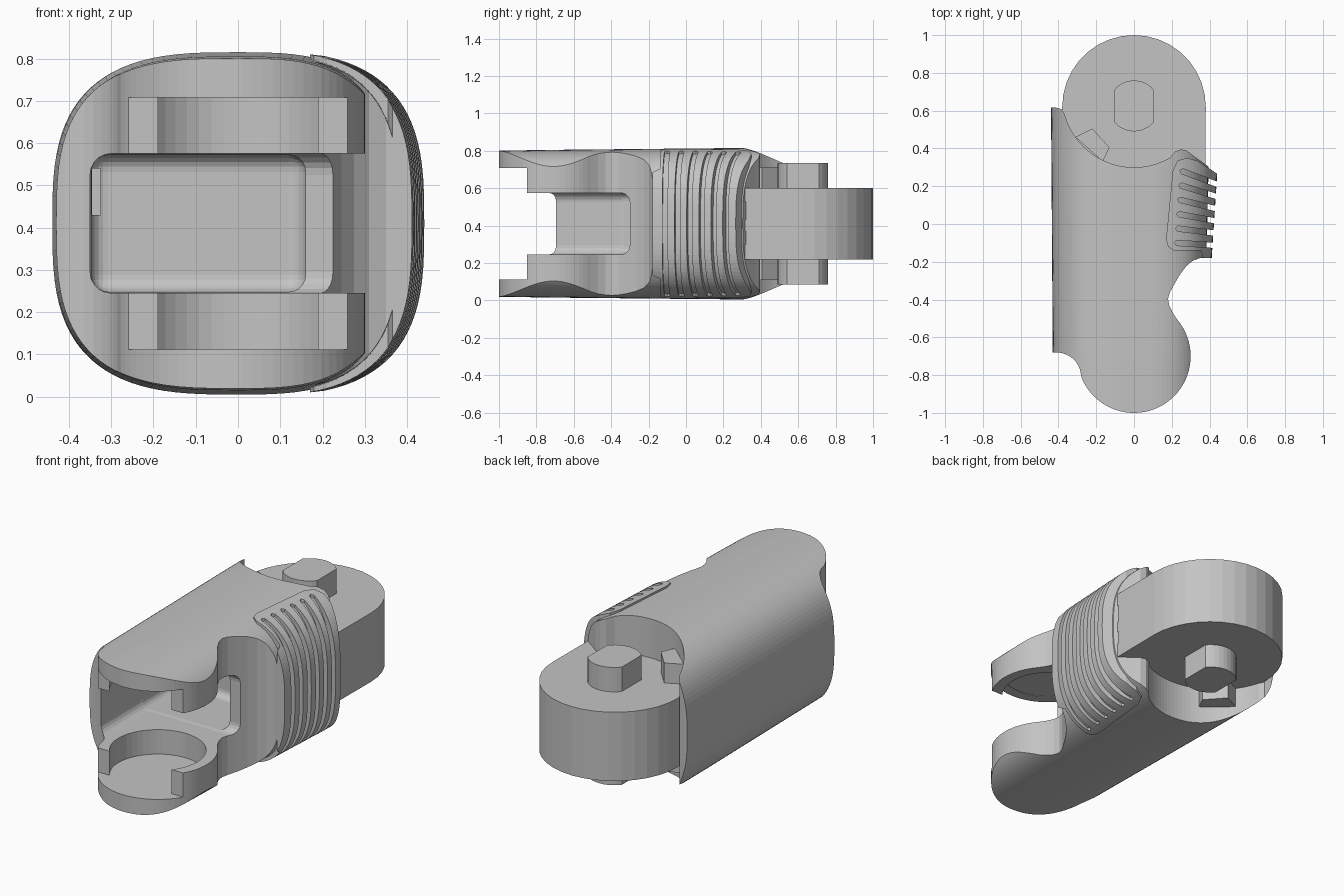
import bpy, bmesh
from math import sin, cos, radians, pi, copysign
from mathutils import Vector

cube = bpy.data.objects.get("Cube")
if cube:
    bpy.data.objects.remove(cube, do_unlink=True)

GREY = (0.55, 0.55, 0.55, 1)
mat = bpy.data.materials.new("plain grey")
mat.use_nodes = True
mat.diffuse_color = GREY
mat.node_tree.nodes["Principled BSDF"].inputs["Base Color"].default_value = GREY
MID = 0.41  # height of the symmetry plane


def finish(name, bm):
    bmesh.ops.recalc_face_normals(bm, faces=bm.faces)
    mesh = bpy.data.meshes.new(name)
    bm.to_mesh(mesh)
    bm.free()
    mesh.materials.append(mat)
    obj = bpy.data.objects.new(name, mesh)
    bpy.context.collection.objects.link(obj)
    return obj


def arc(cx, cy, r, a0, a1, n):
    angles = [radians(a0 + (a1 - a0) * i / n) for i in range(n + 1)]
    return [(cx + r * cos(a), cy + r * sin(a)) for a in angles]


def prism(name, pts, z0, z1):
    bm = bmesh.new()
    base = bm.faces.new([bm.verts.new((x, y, z0)) for x, y in pts])
    top = bmesh.ops.extrude_face_region(bm, geom=[base])["geom"]
    verts = [v for v in top if isinstance(v, bmesh.types.BMVert)]
    bmesh.ops.translate(bm, verts=verts, vec=(0, 0, z1 - z0))
    return finish(name, bm)


def box(name, lo, hi, bevel=0):
    lo, hi = Vector(lo), Vector(hi)
    bm = bmesh.new()
    bmesh.ops.create_cube(bm, size=1)
    for v in bm.verts:
        v.co = (lo + hi) / 2 + v.co * (hi - lo)
    if bevel:
        bmesh.ops.bevel(bm, geom=bm.edges[:], offset=bevel, segments=5,
                        profile=0.5, affect='EDGES')
    return finish(name, bm)


def loft(name, stations, n=96, power=3.0):
    """Superellipse sections along y: (y, left half, right half, half height)."""
    bm = bmesh.new()
    rings = []
    for y, left, right, high in stations:
        ring = []
        for i in range(n):
            c, s = cos(2 * pi * i / n), sin(2 * pi * i / n)
            x = copysign(abs(c) ** (2 / power), c) * (right if c > 0 else left)
            z = copysign(abs(s) ** (2 / power), s) * high
            ring.append(bm.verts.new((x, y, MID + z)))
        rings.append(ring)
    for a, b in zip(rings, rings[1:]):
        for i in range(n):
            j = (i + 1) % n
            bm.faces.new((a[i], a[j], b[j], b[i]))
    bm.faces.new(rings[0])
    bm.faces.new(rings[-1])
    return finish(name, bm)


def combine(obj, other, operation='DIFFERENCE'):
    mod = obj.modifiers.new("cut", 'BOOLEAN')
    mod.operation, mod.object, mod.solver = operation, other, 'EXACT'
    bpy.context.view_layer.objects.active = obj
    bpy.ops.object.modifier_apply(modifier=mod.name)
    bpy.data.objects.remove(other, do_unlink=True)


# Main shell: rounded section trimmed by the plan outline
outline = [(-0.5, -0.68)] + arc(-0.41, -0.81, 0.13, 90, 6, 8)
outline += arc(0, -0.7, 0.3, 202, 400, 40)
outline += [(0.205, -0.47), (0.186, -0.43), (0.18, -0.395), (0.19, -0.362),
            (0.21, -0.325), (0.245, -0.265), (0.275, -0.225), (0.31, -0.195),
            (0.35, -0.18), (0.5, -0.18), (0.5, 0.227), (0.31, 0.365),
            (0.28, 0.388), (0.25, 0.395), (0.22, 0.385)]
outline += arc(0, 0.68, 0.38, 300, 195, 28)
outline += [(-0.385, 0.608), (-0.42, 0.618), (-0.5, 0.618)]
shell = loft("main_shell", [(-1.05, 0.426, 0.36, 0.39), (-0.7, 0.43, 0.37, 0.395),
                            (0.3, 0.437, 0.395, 0.405), (0.7, 0.44, 0.40, 0.405)])
combine(shell, prism("outline", outline, -0.2, 1), 'INTERSECT')

# Front fork: side slot, inner chamber, round hinge pocket and entry gap
combine(shell, box("slot", (-0.35, -1.2, 0.245), (0.7, -0.3, 0.575), 0.05))
combine(shell, box("chamber", (-0.347, -0.6, 0.248), (0.16, 0.0, 0.572), 0.04))
combine(shell, prism("pocket", arc(0, -0.7, 0.242, 0, 352.5, 47), 0.11, 0.71))
combine(shell, box("entry", (-0.7, -1.2, 0.112), (0.7, -0.85, 0.708)))
combine(shell, box("cord_hole", (-0.345, -0.08, 0.43), (-0.325, 0.1, 0.54)))

# Raised grip pad with fanned grooves
pad_plan = [(0.17, -0.08), (0.18, -0.12), (0.21, -0.14), (0.355, -0.14),
            (0.365, -0.18), (0.5, -0.18), (0.5, 0.227), (0.335, 0.335),
            (0.28, 0.35), (0.23, 0.335), (0.205, 0.28)]
pad = loft("grip_pad", [(-0.25, 0.3, 0.407, 0.409), (0.27, 0.3, 0.441, 0.41),
                        (0.45, 0.3, 0.445, 0.41)])
combine(pad, prism("pad_plan", pad_plan, -0.2, 1), 'INTERSECT')
for i in range(6):
    start = Vector((0.225 + 0.006 * i, -0.1 + 0.076 * i))
    end = Vector((0.5, -0.118 + 0.061 * i))
    side = (end - start).orthogonal().normalized() * 0.014
    lip = (end - start).normalized() * 0.012
    groove = [start - lip, start - side, end - side, end + side, start + side]
    combine(pad, prism("groove", [tuple(p) for p in groove], -0.3, 1.1))

# Rear knuckle with two cord windows
knuckle = prism("rear_knuckle", arc(0, 0.62, 0.38, 0, 180, 18)
                + [(-0.38, 0.2), (0.377, 0.2)], 0.22, 0.60)
for low, high in ((0.30, 0.37), (0.43, 0.53)):
    combine(knuckle, box("window", (0.29, 0.288, low), (0.5, 0.322, high)))

# Hinge pin with two flats
pin = arc(0, 0.625, 0.135, 39, 141, 10) + arc(0, 0.625, 0.135, 219, 321, 10)
prism("hinge_pin", pin, 0.085, 0.735)

# Stop block beside the knuckle
prism("stop_block", [(-0.31, 0.46), (-0.165, 0.33), (-0.13, 0.405), (-0.22, 0.505)],
      0.11, 0.71)
